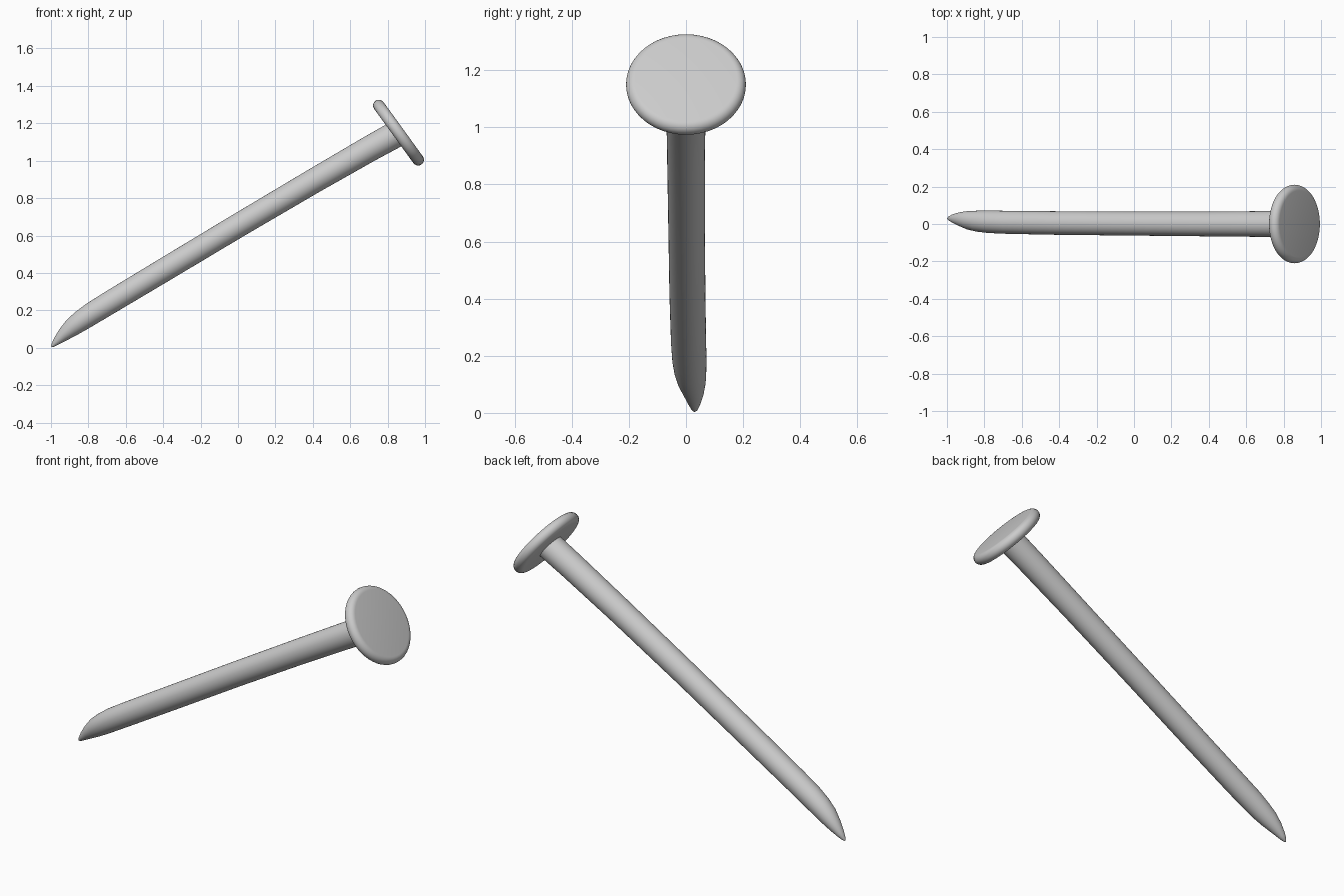
import bpy, bmesh, math
from mathutils import Vector

if "Cube" in bpy.data.objects:
    bpy.data.objects.remove(bpy.data.objects["Cube"])

SIDES = 48


def loft(name, rings):
    """Skin circular rings (centre, axis, radius) and cap both ends."""
    bm = bmesh.new()
    loops = []
    for centre, axis, radius in rings:
        across = Vector((0, 1, 0))
        up = axis.cross(across).normalized()
        loops.append([bm.verts.new(centre + radius * (
            across * math.cos(2 * math.pi * i / SIDES) + up * math.sin(2 * math.pi * i / SIDES)))
            for i in range(SIDES)])
    for a, b in zip(loops, loops[1:]):
        for i in range(SIDES):
            j = (i + 1) % SIDES
            bm.faces.new((a[i], a[j], b[j], b[i]))
    bm.faces.new(loops[0])
    bm.faces.new(loops[-1])
    bmesh.ops.recalc_face_normals(bm, faces=bm.faces)
    mesh = bpy.data.meshes.new(name)
    bm.to_mesh(mesh)
    bm.free()
    obj = bpy.data.objects.new(name, mesh)
    bpy.context.collection.objects.link(obj)
    bpy.context.view_layer.objects.active = obj
    obj.select_set(True)
    bpy.ops.object.shade_smooth_by_angle(angle=math.radians(40))
    obj.select_set(False)


# Shaft with a slightly bent, rounded point: x, y, z, radius
spine = [
    (-0.998, 0.030, 0.006, 0.003), (-0.990, 0.030, 0.014, 0.011),
    (-0.970, 0.029, 0.036, 0.022), (-0.935, 0.026, 0.070, 0.036),
    (-0.890, 0.020, 0.108, 0.049), (-0.840, 0.015, 0.144, 0.056),
    (-0.780, 0.012, 0.184, 0.060), (-0.680, 0.009, 0.245, 0.0615),
    (-0.400, 0.005, 0.413, 0.063), (0.0, 0.002, 0.653, 0.064),
    (0.400, 0.0, 0.889, 0.066), (0.700, 0.0, 1.062, 0.069),
    (0.845, 0.0, 1.142, 0.071),
]
shaft_axis = Vector((0.86, 0, 0.51)).normalized()
loft("shaft", [(Vector((x, y, z)), shaft_axis, r) for x, y, z, r in spine])

# Flat round head, tilted against the shaft, with a rounded rim
head_axis = Vector((0.81, 0, 0.587)).normalized()
head_centre = Vector((0.858, 0, 1.15))
rim, radius = 0.031, 0.210
rings = []
for k in range(13):
    t = math.pi * (k / 12 - 0.5)
    rings.append((head_centre + head_axis * rim * math.sin(t), head_axis,
                  radius - rim + rim * math.cos(t)))
loft("head", rings)
